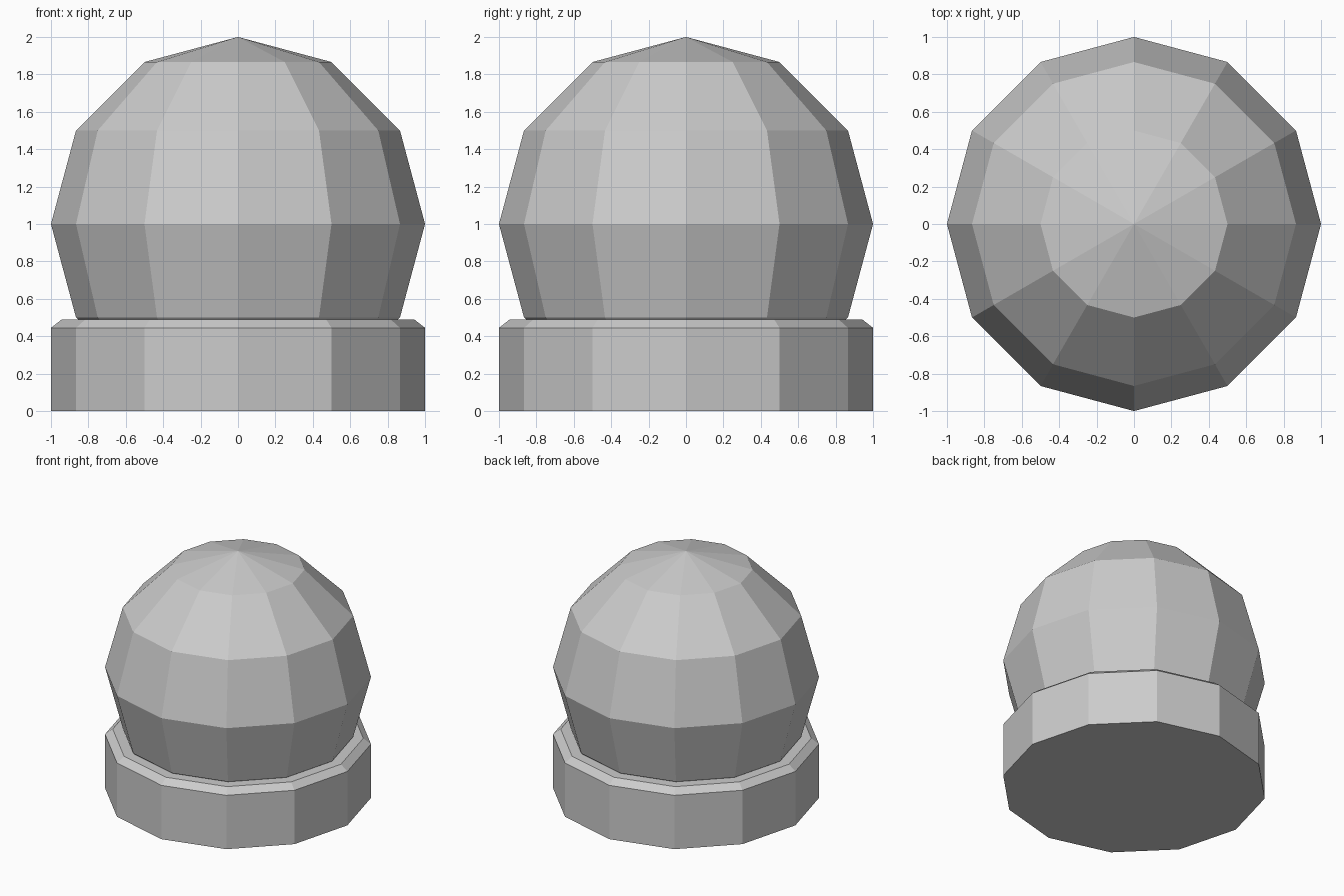
import bpy, bmesh
from math import cos, sin, pi

if "Cube" in bpy.data.objects:
    bpy.data.objects.remove(bpy.data.objects["Cube"])

SIDES = 12


def finish(bm, name):
    bmesh.ops.recalc_face_normals(bm, faces=bm.faces)
    mesh = bpy.data.meshes.new(name)
    bm.to_mesh(mesh)
    bm.free()
    obj = bpy.data.objects.new(name, mesh)
    bpy.context.collection.objects.link(obj)
    return obj


# Faceted globe resting inside the base
bm = bmesh.new()
bmesh.ops.create_uvsphere(bm, u_segments=SIDES, v_segments=6, radius=1.0)
bmesh.ops.translate(bm, verts=bm.verts, vec=(0, 0, 1))
finish(bm, "globe")

# Twelve-sided base with a chamfered upper rim: (radius, height) profile
bm = bmesh.new()
rings = []
for r, z in [(1.0, 0.0), (1.0, 0.445), (0.942, 0.49)]:
    rings.append([bm.verts.new((r * cos(2 * pi * i / SIDES),
                                r * sin(2 * pi * i / SIDES), z))
                  for i in range(SIDES)])
for low, high in zip(rings, rings[1:]):
    for i in range(SIDES):
        j = (i + 1) % SIDES
        bm.faces.new((low[i], low[j], high[j], high[i]))
bm.faces.new(rings[0])
bm.faces.new(rings[-1])
finish(bm, "base")
